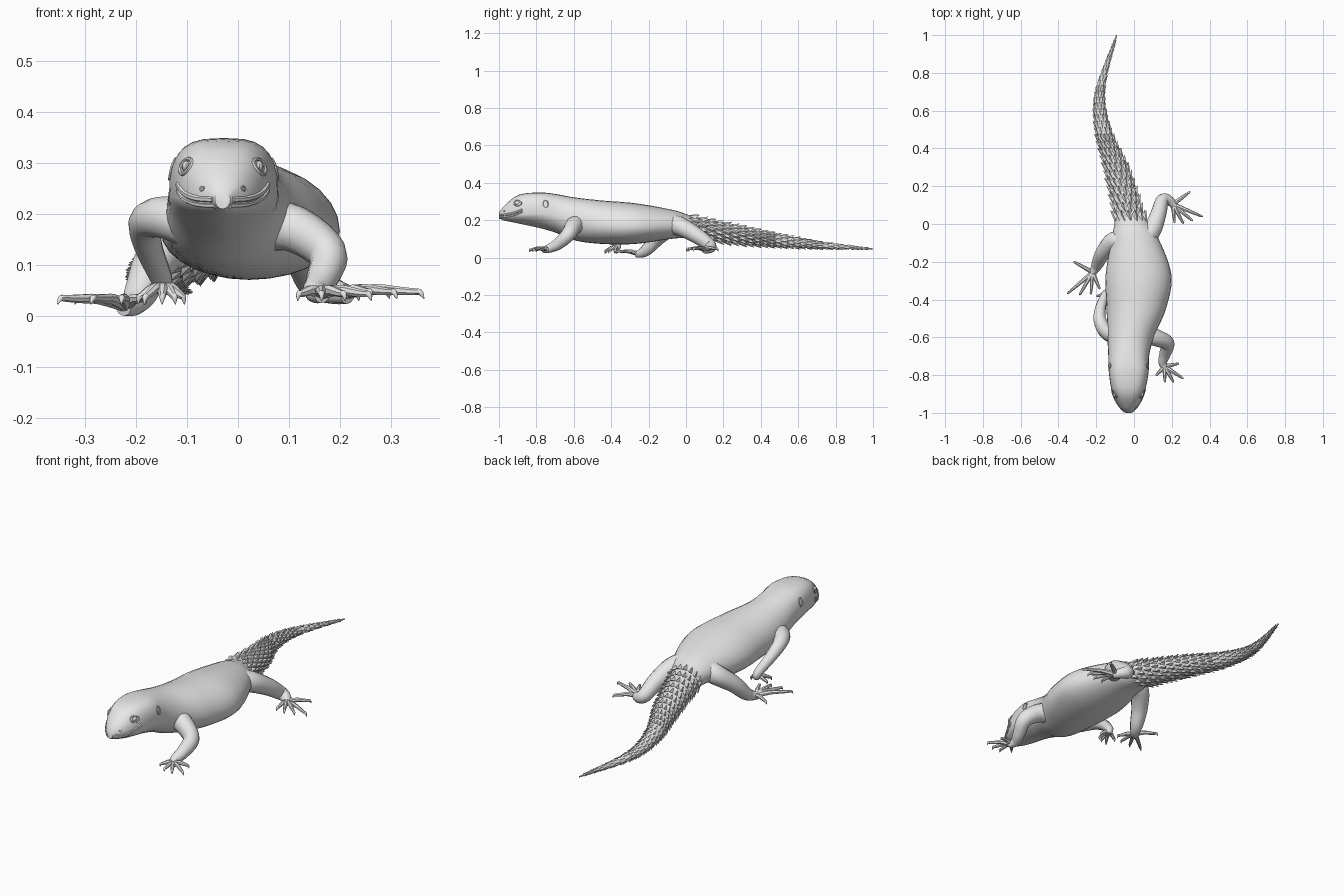
import bpy, bmesh, math
from mathutils import Vector

if "Cube" in bpy.data.objects:
    bpy.data.objects.remove(bpy.data.objects["Cube"])

skin = bpy.data.materials.new("grey skin")
skin.diffuse_color = (0.8, 0.8, 0.8, 1)
skin.use_nodes = True
skin.node_tree.nodes["Principled BSDF"].inputs["Base Color"].default_value = skin.diffuse_color

# y, centre x, half width, widest z, top z, bottom z
RINGS = [
    (-1.00, -0.03, 0.015, 0.24, 0.255, 0.222),
    (-0.97, -0.03, 0.046, 0.24, 0.291, 0.211),
    (-0.90, -0.03, 0.083, 0.243, 0.346, 0.196),
    (-0.78, -0.028, 0.106, 0.245, 0.361, 0.17),
    (-0.70, -0.028, 0.108, 0.235, 0.353, 0.147),
    (-0.60, -0.018, 0.123, 0.21, 0.335, 0.106),
    (-0.45, 0.012, 0.157, 0.185, 0.318, 0.086),
    (-0.27, 0.024, 0.174, 0.178, 0.303, 0.086),
    (-0.05, 0.002, 0.115, 0.185, 0.263, 0.116),
    (0.03, -0.02, 0.082, 0.18, 0.235, 0.115),
    (0.30, -0.093, 0.062, 0.132, 0.177, 0.084),
    (0.50, -0.164, 0.04, 0.103, 0.137, 0.07),
    (0.70, -0.18, 0.023, 0.08, 0.1, 0.061),
    (1.00, -0.092, 0.003, 0.059, 0.062, 0.056)]


def hermite(p, a, b, q, t, ta=0.5, tb=0.5):
    m0, m1 = (b - p) * ta, (q - a) * tb
    return ((2*t**3 - 3*t*t + 1) * a + (t**3 - 2*t*t + t) * m0
            + (3*t*t - 2*t**3) * b + (t**3 - t*t) * m1)


def ring(y):
    """Smoothly interpolated section; the head is boxy above and pointed below."""
    n = len(RINGS)
    i = max(k for k in range(n - 1) if RINGS[k][0] <= y or k == 0)
    a, b = RINGS[i], RINGS[i + 1]
    p, q = RINGS[max(i - 1, 0)], RINGS[min(i + 2, n - 1)]
    d = b[0] - a[0]
    vals = [hermite(p[k], a[k], b[k], q[k], (y - a[0]) / d, d / (b[0] - p[0]), d / (q[0] - a[0]))
            for k in range(1, 6)]
    head = math.exp(-((y + 0.82) / 0.13)**2)
    return vals + [2 + 1.1 * head, 2 - 0.4 * head]


def surface(y, ang, lift=0.0):
    """Point on the trunk at an angle round its section."""
    cx, w, wz, top, bot, eu, ed = ring(y)
    c, s = math.cos(ang), math.sin(ang)
    e = 2 / (eu if s >= 0 else ed)
    h = (top - wz) if s >= 0 else (wz - bot)
    return Vector((cx + math.copysign(abs(c)**e, c) * w + c * lift, y,
                   wz + math.copysign(abs(s)**e, s) * h + s * lift))


def side_point(y, z, side, lift=0.0):
    """Point on the head flank at a given height."""
    cx, w, wz, top, bot, eu, ed = ring(y)
    h, e = (top - wz, eu) if z >= wz else (wz - bot, ed)
    k = min(abs(z - wz) / h, 0.98)
    return Vector((cx + side * (w * (1 - k**e)**(1 / e) + lift), y, z))


def finish(name, bm, angle=40):
    bmesh.ops.recalc_face_normals(bm, faces=bm.faces)
    me = bpy.data.meshes.new(name)
    bm.to_mesh(me)
    bm.free()
    me.materials.append(skin)
    ob = bpy.data.objects.new(name, me)
    bpy.context.collection.objects.link(ob)
    bpy.ops.object.select_all(action='DESELECT')
    ob.select_set(True)
    bpy.context.view_layer.objects.active = ob
    if angle:
        bpy.ops.object.shade_smooth_by_angle(angle=math.radians(angle))


def loft(bm, loops):
    rows = [[bm.verts.new(p) for p in lp] for lp in loops]
    n = len(rows[0])
    for a, b in zip(rows, rows[1:]):
        for i in range(n):
            bm.faces.new((a[i], a[(i + 1) % n], b[(i + 1) % n], b[i]))
    bm.faces.new(rows[0])
    bm.faces.new(rows[-1])


def tube(bm, pts, sides=8, steps=4):
    """Rounded limb through (x, y, z, radius) points."""
    p = [Vector(q) for q in pts]
    last = len(p) - 1
    path = [hermite(p[max(i - 1, 0)], p[i], p[i + 1], p[min(i + 2, last)], j / steps)
            for i in range(last) for j in range(steps)] + [p[-1]]
    loops, u = [], None
    for i, q in enumerate(path):
        d = (path[min(i + 1, len(path) - 1)] - path[max(i - 1, 0)]).to_3d().normalized()
        u = d.orthogonal() if u is None else u - d * u.dot(d)
        u.normalize()
        v = d.cross(u)
        r = max(q[3], 0.001)
        loops.append([q.to_3d() + (u * math.cos(2 * math.pi * k / sides)
                      + v * math.sin(2 * math.pi * k / sides)) * r for k in range(sides)])
    loft(bm, loops)


def trunk(name, y0, y1, rows, sides):
    bm = bmesh.new()
    loft(bm, [[surface(y0 + (y1 - y0) * r / rows, 2 * math.pi * k / sides)
               for k in range(sides)] for r in range(rows + 1)])
    finish(name, bm)


# head with body, then the tail core
trunk("head_and_body", -1.0, 0.08, 40, 28)
trunk("tail_core", 0.05, 1.0, 32, 14)

# rings of keeled, pointed tail scales
bm = bmesh.new()
y, row = 0.015, 0
while y < 0.95:
    w = ring(y)[1]
    length = 0.03 + 0.35 * w
    n = 16 if y < 0.45 else 12 if y < 0.7 else 8
    for k in range(n):
        ang = 2 * math.pi * (k + 0.5 * (row % 2)) / n
        half = math.pi / n
        yt = min(y + length, 0.99)
        ym = y + (yt - y) * 0.6
        front = bm.verts.new(surface(y, ang, 0.001))
        left = bm.verts.new(surface(ym, ang - half, 0.001))
        right = bm.verts.new(surface(ym, ang + half, 0.001))
        tip = bm.verts.new(surface(yt, ang, 0.003 + 0.2 * w))
        for f in ((front, left, tip), (front, tip, right), (left, right, tip), (front, right, left)):
            bm.faces.new(f)
    y += length * 0.78
    row += 1
finish("tail_scales", bm, 0)

# lips, eyes, ears and nostrils on both sides of the head
for side, tag in ((-1, "left"), (1, "right")):
    bm = bmesh.new()
    for dz, r in ((0.004, 0.006), (-0.008, 0.005)):
        tube(bm, [(*side_point(-0.995 + 0.12 * t, 0.236 + 0.03 * t * t + dz, side, -0.002), r)
                  for t in (0, 0.25, 0.5, 0.75, 1)], 6, 3)
    finish("lips_" + tag, bm)
    for name, yc, zc, ry, rz, r in (("eyelid", -0.90, 0.305, 0.02, 0.015, 0.004),
                                    ("ear_rim", -0.75, 0.30, 0.012, 0.02, 0.003),
                                    ("nostril", -0.972, 0.262, 0.004, 0.004, 0.002)):
        bm = bmesh.new()
        tube(bm, [(*side_point(yc + ry * math.cos(t * math.pi / 6),
                               zc + rz * math.sin(t * math.pi / 6), side), r)
                  for t in range(13)], 6, 1)
        finish(name + "_" + tag, bm)
    bm = bmesh.new()
    bmesh.ops.create_uvsphere(bm, u_segments=12, v_segments=8, radius=1)
    c = side_point(-0.90, 0.305, side, -0.003)
    for v in bm.verts:
        v.co = Vector((v.co.x * 0.008, v.co.y * 0.016, v.co.z * 0.011)) + c
    finish("eye_" + tag, bm)

TOE_LENGTHS = (0.55, 0.65, 0.78, 1.0, 0.7)


def leg(name, path, thick, toe_len, start, spread, fan, toe_z):
    """Tapering leg with five arched, clawed toes fanned round the foot."""
    bm = bmesh.new()
    n = len(path) - 1
    tube(bm, [(*p, thick * (1 - 0.7 * (i / n)**0.9)) for i, p in enumerate(path)], 12, 5)
    foot = Vector(path[-1])
    root = foot.lerp(Vector(path[-2]), 0.3)
    for f, part in zip(fan, TOE_LENGTHS):
        a = math.radians(start + spread * f)
        tip = foot + Vector((math.cos(a), math.sin(a), 0)) * toe_len * part
        tip.z = toe_z
        pts = [(*root, 0.013)]
        for t in (0.4, 0.65, 0.85, 0.95):
            q = root.lerp(tip, t)
            pts.append((q.x, q.y, q.z + 0.012, 0.0115 - 0.006 * t * t))
        tube(bm, pts + [(*tip, 0.001)], 7, 3)
    finish(name, bm, 50)


FRONT_FAN, HIND_FAN = (0, 0.32, 0.52, 0.7, 1), (0, 0.2, 0.38, 0.52, 1)
leg("front_right_leg", [(0.04, -0.57, 0.19), (0.11, -0.6, 0.183), (0.175, -0.63, 0.135),
    (0.165, -0.685, 0.085), (0.152, -0.73, 0.062), (0.165, -0.765, 0.054)],
    0.056, 0.11, -143, 163, FRONT_FAN, 0.042)
leg("front_left_leg", [(-0.08, -0.6, 0.19), (-0.145, -0.57, 0.205), (-0.18, -0.51, 0.195),
    (-0.176, -0.44, 0.15), (-0.15, -0.37, 0.085), (-0.145, -0.37, 0.06)],
    0.05, 0.075, -14, -153, FRONT_FAN, 0.035)
leg("hind_right_leg", [(0.02, -0.1, 0.19), (0.09, -0.04, 0.183), (0.128, 0.05, 0.135),
    (0.15, 0.125, 0.08), (0.185, 0.125, 0.062), (0.215, 0.095, 0.054)],
    0.062, 0.16, -90, 133, HIND_FAN, 0.046)
leg("hind_left_leg", [(-0.03, -0.1, 0.19), (-0.105, -0.09, 0.175), (-0.162, -0.15, 0.12),
    (-0.19, -0.205, 0.06), (-0.205, -0.235, 0.038), (-0.225, -0.265, 0.03)],
    0.06, 0.165, 299, -154, HIND_FAN, 0.035)

# rest everything on the ground
meshes = [o.data for o in bpy.data.objects if o.type == 'MESH']
low = min(v.co.z for m in meshes for v in m.vertices)
for m in meshes:
    for v in m.vertices:
        v.co.z -= low
